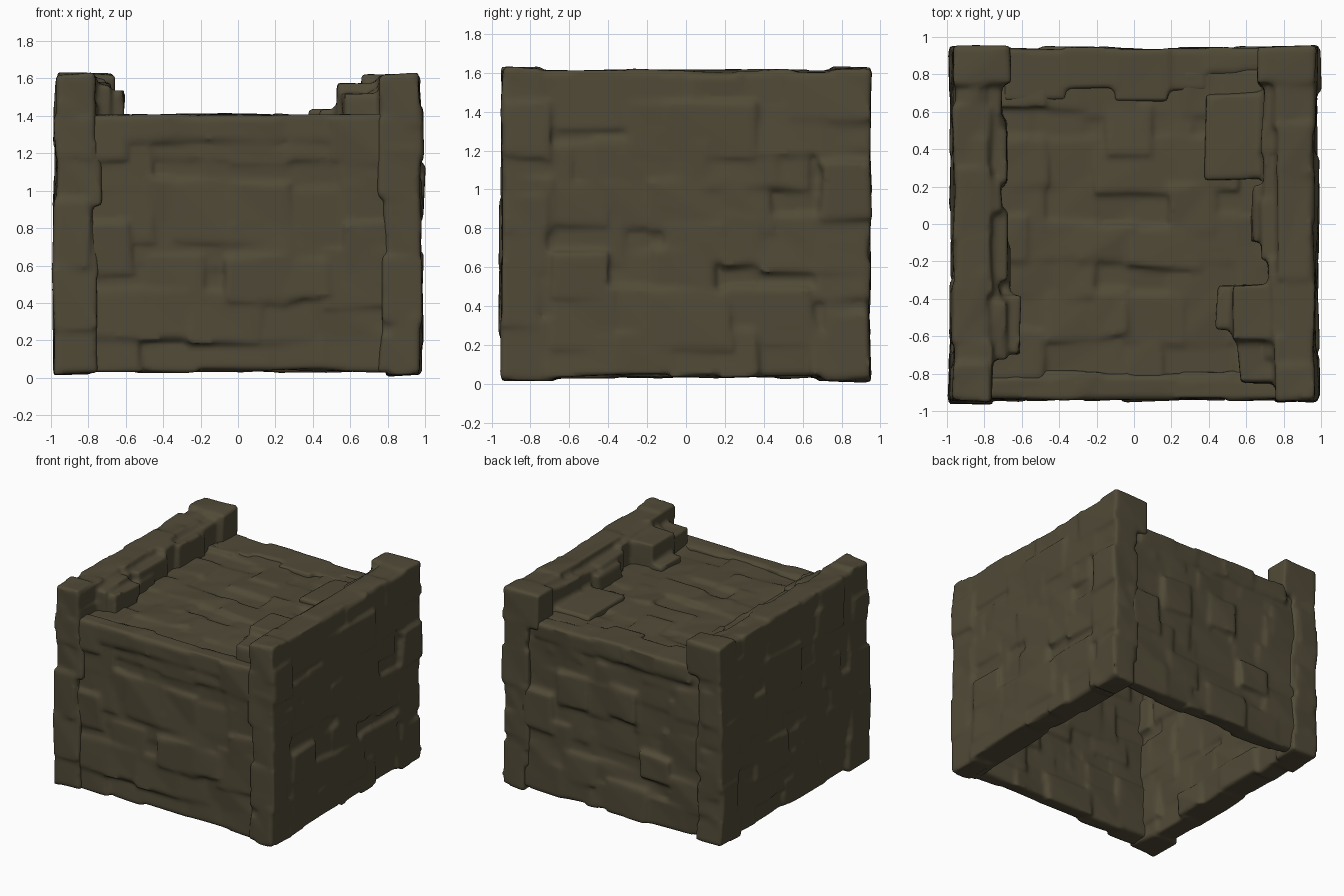
import bpy, bmesh, random
from mathutils import Vector

if "Cube" in bpy.data.objects:
    bpy.data.objects.remove(bpy.data.objects["Cube"])

rng = random.Random(11)
stone_mat = bpy.data.materials.new("olive brown stone")
stone_mat.diffuse_color = (0.081, 0.068, 0.038, 1)
stone_mat.use_nodes = True
stone_mat.node_tree.nodes["Principled BSDF"].inputs["Base Color"].default_value = stone_mat.diffuse_color


def r(a):
    return rng.uniform(-a, a)


def block(bm, x, y, z, jitter=0.014):
    """One rough block, given its (low, high) range on each axis."""
    lo = [min(x), min(y), min(z)]
    hi = [max(x), max(y), max(z)]
    for v in bmesh.ops.create_cube(bm, size=1)["verts"]:
        v.co = Vector([(hi[i] if v.co[i] > 0 else lo[i]) + r(jitter) for i in range(3)])


def courses(u0, u1, v0, v1, h=0.2, w=0.3):
    """Overlapping rectangles of an irregular masonry pattern, in rows along u."""
    rows = max(1, round((v1 - v0) / h))
    cuts = [v0 + (v1 - v0) * (i + (r(0.2) if 0 < i < rows else 0)) / rows
            for i in range(rows + 1)]
    for a, b in zip(cuts, cuts[1:]):
        n = max(1, round((u1 - u0) / w + r(0.9)))
        us = [u0 + (u1 - u0) * (i + (r(0.3) if 0 < i < n else 0)) / n
              for i in range(n + 1)]
        for c, d in zip(us, us[1:]):
            yield ((max(u0, c - 0.01), min(u1, d + 0.01)),
                   (max(v0, a - rng.uniform(0, 0.06)), min(v1, b + rng.uniform(0, 0.06))))


def finish(name, bm):
    """Fuse the blocks to one worn surface."""
    me = bpy.data.meshes.new(name + "_blocks")
    bm.to_mesh(me)
    bm.free()
    tmp = bpy.data.objects.new(name + "_blocks", me)
    bpy.context.collection.objects.link(tmp)
    m = tmp.modifiers.new("fuse", 'REMESH')
    m.mode = 'VOXEL'
    m.voxel_size = 0.0185
    s = tmp.modifiers.new("wear", 'SMOOTH')
    s.factor = 0.5
    s.iterations = 2
    dg = bpy.context.evaluated_depsgraph_get()
    out = bpy.data.meshes.new_from_object(tmp.evaluated_get(dg))
    bpy.data.objects.remove(tmp)
    out.name = name
    out.materials.clear()
    out.materials.append(stone_mat)
    out.polygons.foreach_set("material_index", [0] * len(out.polygons))
    out.polygons.foreach_set("use_smooth", [True] * len(out.polygons))
    out.update()
    bpy.context.collection.objects.link(bpy.data.objects.new(name, out))


# Side walls with parapet and corner stones
for name, s in (("left_wall", -1), ("right_wall", 1)):
    bm = bmesh.new()
    block(bm, (s * 0.80, s * 0.935), (-0.92, 0.92), (0.05, 1.57), 0)
    for y, z in courses(-0.94, 0.94, 0.035, 1.61):
        block(bm, (s * (0.77 + r(0.025)), s * (0.966 + r(0.018))), y, z)
    # corner stones, alternately long and short
    for e in (-1, 1):
        z, k = 0.025, 0
        while z < 1.35:
            h = min(rng.uniform(0.2, 0.34), 1.37 - z)
            if 1.37 - z - h < 0.12:
                h = 1.37 - z
            inner = 0.75 if k % 2 else 0.8
            block(bm, (s * (inner + r(0.02)), s * (0.975 + r(0.015))),
                  (e * (0.72 + r(0.05)), e * (0.945 + r(0.01))), (z - 0.008, z + h + 0.008))
            z, k = z + h, k + 1
        # top corner stones, wider at the back
        inner = 0.78 if e < 0 else 0.66
        block(bm, (s * inner, s * 0.972), (e * 0.75, e * 0.948), (1.34, 1.625), 0.01)
    # parapet: high outer row, lower inner row
    for y, _ in courses(-0.77, 0.77, 0, 0.2, w=0.3):
        block(bm, (s * (0.81 + r(0.03)), s * 0.96), y, (1.3, 1.60 + r(0.02)))
    for y, _ in courses(-0.72, 0.77, 0, 0.2, w=0.26):
        block(bm, (s * (0.70 + r(0.03)), s * 0.88), y, (1.3, 1.55 + r(0.04)))
    # lower stones along the foot of the parapet
    if s < 0:
        foot = [(-0.61, -0.69, -0.39, 1.53), (-0.65, -0.35, -0.12, 1.48),
                (-0.68, 0.26, 0.55, 1.52)]
    else:
        foot = [(0.53, -0.63, -0.33, 1.57), (0.44, -0.56, -0.33, 1.43),
                (0.56, -0.85, -0.64, 1.52), (0.38, 0.24, 0.7, 1.43),
                (0.63, -0.1, 0.2, 1.5)]
    for x, y0, y1, top in foot:
        block(bm, (x, s * 0.8), (y0, y1), (1.3, top), 0.012)
    finish(name, bm)

# Front and back walls
for name, s in (("front_wall", -1), ("back_wall", 1)):
    bm = bmesh.new()
    block(bm, (-0.82, 0.82), (s * 0.825, s * 0.9), (0.05, 1.38), 0)
    for x, z in courses(-0.81, 0.81, 0.035, 1.39):
        block(bm, x, (s * (0.8 + r(0.02)), s * (0.925 + r(0.018))), z)
    # edge stones of the top, a little proud of the deck
    if s < 0:
        edge = [(-0.78, -0.36, 0.83), (-0.38, -0.17, 0.79), (-0.19, 0.22, 0.82),
                (0.2, 0.78, 0.84)]
    else:
        edge = [(-0.7, -0.36, 0.66), (-0.37, -0.09, 0.72), (-0.1, 0.18, 0.65),
                (0.17, 0.39, 0.71), (0.38, 0.7, 0.81)]
    for x0, x1, depth in edge:
        block(bm, (x0, x1), (s * depth, s * 0.938), (1.27, 1.412 + r(0.01)), 0.008)
    finish(name, bm)

# Deck
bm = bmesh.new()
block(bm, (-0.79, 0.79), (-0.84, 0.84), (1.28, 1.365), 0)
for x, y in courses(-0.8, 0.8, -0.84, 0.84, h=0.2, w=0.28):
    block(bm, x, y, (1.26 + r(0.02), 1.39 + r(0.016)))
finish("deck", bm)
